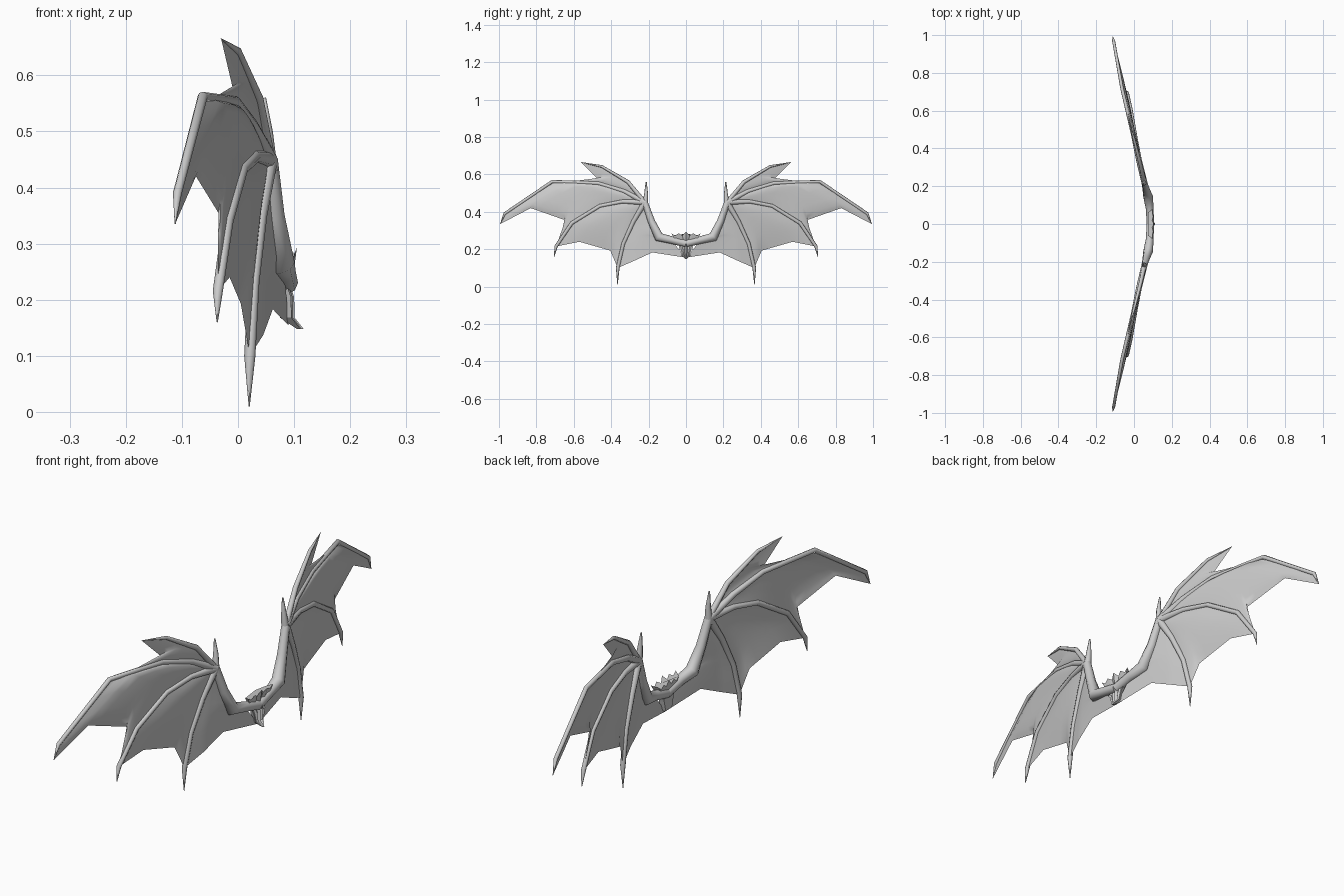
import bpy, bmesh, math
from mathutils import Vector as V

old = bpy.data.objects.get("Cube")
if old:
    bpy.data.objects.remove(old)

GREY = bpy.data.materials.new("bone grey")
GREY.use_nodes = True
tone = (0.6, 0.6, 0.6, 1)
GREY.diffuse_color = tone
GREY.node_tree.nodes["Principled BSDF"].inputs["Base Color"].default_value = tone


def finish(bm, name, angle=40, mirrored=True):
    bmesh.ops.remove_doubles(bm, verts=bm.verts, dist=0.0005)
    bmesh.ops.recalc_face_normals(bm, faces=bm.faces)
    mesh = bpy.data.meshes.new(name)
    bm.to_mesh(mesh)
    bm.free()
    mesh.materials.append(GREY)
    obj = bpy.data.objects.new(name, mesh)
    bpy.context.collection.objects.link(obj)
    bpy.ops.object.select_all(action='DESELECT')
    obj.select_set(True)
    bpy.context.view_layer.objects.active = obj
    bpy.ops.object.shade_smooth_by_angle(angle=math.radians(angle))
    if mirrored:
        m = obj.modifiers.new("other wing", 'MIRROR')
        m.use_axis = (False, True, False)
        m.use_mirror_merge = False
    return obj


def skin(bm, rows, closed=False):
    """Quads between successive rows of points."""
    grid = [[bm.verts.new(p) for p in row] for row in rows]
    for a, b in zip(grid, grid[1:]):
        n = len(a)
        for i in range(n if closed else n - 1):
            j = (i + 1) % n
            bm.faces.new((a[i], a[j], b[j], b[i]))
    return grid


def tube(name, path, radii, sides=8):
    """Tapered round bone along a path."""
    rows = []
    for i, p in enumerate(path):
        d = (path[min(i + 1, len(path) - 1)] - path[max(i - 1, 0)]).normalized()
        u = d.cross(V((1, 0, 0))).normalized()
        w = d.cross(u)
        rows.append([p + radii[i] * (u * math.cos(k * math.tau / sides) + w * math.sin(k * math.tau / sides))
                     for k in range(sides)])
    bm = bmesh.new()
    grid = skin(bm, rows, True)
    bm.faces.new(grid[0])
    bm.faces.new(grid[-1])
    return finish(bm, name, 60)


def along(path, t):
    s = t * (len(path) - 1)
    i = min(int(s + 1e-6), len(path) - 2)
    return path[i].lerp(path[i + 1], s - i)


def membrane(name, a, b, edge, billow=0.012, n=12):
    """Sheet between two bones, ending in a scalloped trailing edge."""
    edge = [a[-1]] + edge + [b[-1]]
    rows = []
    for r in range(n + 1):
        t = r / n
        row = []
        for c in range(n + 1):
            u = c / n
            p = along(a, t).lerp(along(b, t), u)
            p += t ** 2 * (along(edge, u) - a[-1].lerp(b[-1], u))
            p.x += billow * math.sin(math.pi * u) * math.sin(math.pi * t)
            row.append(p)
        rows.append(row)
    bm = bmesh.new()
    skin(bm, rows)
    return finish(bm, name, 60)


# Bone paths of one wing, from the wrist outwards
wrist = V((0.055, 0.22, 0.45))
top_finger = [wrist, V((0.035, 0.31, 0.56)), V((0, 0.45, 0.643)), V((-0.03, 0.56, 0.665))]
lead_finger = [wrist, V((0.025, 0.33, 0.51)), V((-0.005, 0.47, 0.553)), V((-0.063, 0.715, 0.562)),
               V((-0.108, 0.97, 0.39)), V((-0.112, 0.993, 0.335))]
mid_finger = [wrist, V((0.03, 0.34, 0.455)), V((0.008, 0.46, 0.432)), V((-0.018, 0.61, 0.34)),
              V((-0.036, 0.695, 0.215)), V((-0.037, 0.705, 0.16))]
low_finger = [wrist, V((0.04, 0.28, 0.35)), V((0.028, 0.335, 0.23)), V((0.021, 0.365, 0.10)),
              V((0.02, 0.366, 0.01))]
arm = [wrist, V((0.064, 0.185, 0.35)), V((0.075, 0.145, 0.265)), V((0.083, 0.08, 0.25)),
       V((0.087, 0, 0.23))]

# Bones and claws
tube("top_finger", top_finger, [0.012, 0.01, 0.007, 0.001])
tube("leading_finger", lead_finger, [0.016, 0.012, 0.01, 0.009, 0.008, 0.001])
tube("middle_finger", mid_finger, [0.016, 0.011, 0.01, 0.01, 0.009, 0.001])
tube("lower_finger", low_finger, [0.016, 0.012, 0.01, 0.01, 0.001])
tube("arm", arm, [0.016, 0.019, 0.026, 0.02, 0.02])
tube("thumb_claw", [wrist - V((0, 0, 0.02)), V((0.052, 0.213, 0.5)), V((0.047, 0.213, 0.56))],
     [0.016, 0.01, 0.003])

# Wing sheets
membrane("top_membrane", top_finger, lead_finger[:4],
         [V((-0.01, 0.475, 0.58)), V((-0.035, 0.6, 0.565))], 0.004)
membrane("outer_membrane", lead_finger, mid_finger[:5],
         [V((-0.075, 0.83, 0.42)), V((-0.035, 0.645, 0.355))])
membrane("middle_membrane", mid_finger[:5], low_finger[:4],
         [V((-0.015, 0.57, 0.24)), V((0.005, 0.405, 0.193))])
membrane("inner_membrane", low_finger[:4], arm[:-1] + [V((0.09, 0, 0.155))],
         [V((0.045, 0.28, 0.137)), V((0.062, 0.18, 0.183))], 0)

# Central backbone piece: flared crest, narrow waist and hooked tail
bm = bmesh.new()
sections = [(0.285, 0.078, 0.098), (0.255, 0.062, 0.093), (0.228, 0.04, 0.085),
            (0.205, 0.036, 0.093), (0.168, 0.024, 0.094), (0.148, 0.004, 0.11)]
rows = []
for i, (z, half, x) in enumerate(sections):
    row = []
    for k in range(-4, 5):
        ridge = 0.007 * (1 - (k % 2) * 1.3)
        jag = (0.008 if k == 0 else -0.012 * (k % 2)) if i == 0 else 0
        row.append(V((x + ridge * (1 - abs(k) / 5), half * k / 4, z + jag)))
    back = [V((0.075 + 0.03 * (i == len(sections) - 1), p.y * 0.8, p.z - 0.01 * (i == 0)))
            for p in reversed(row)]
    rows.append(row + back)
grid = skin(bm, rows, True)
bm.faces.new(grid[0])
bm.faces.new(grid[-1])
finish(bm, "backbone_crest", 30, mirrored=False)
